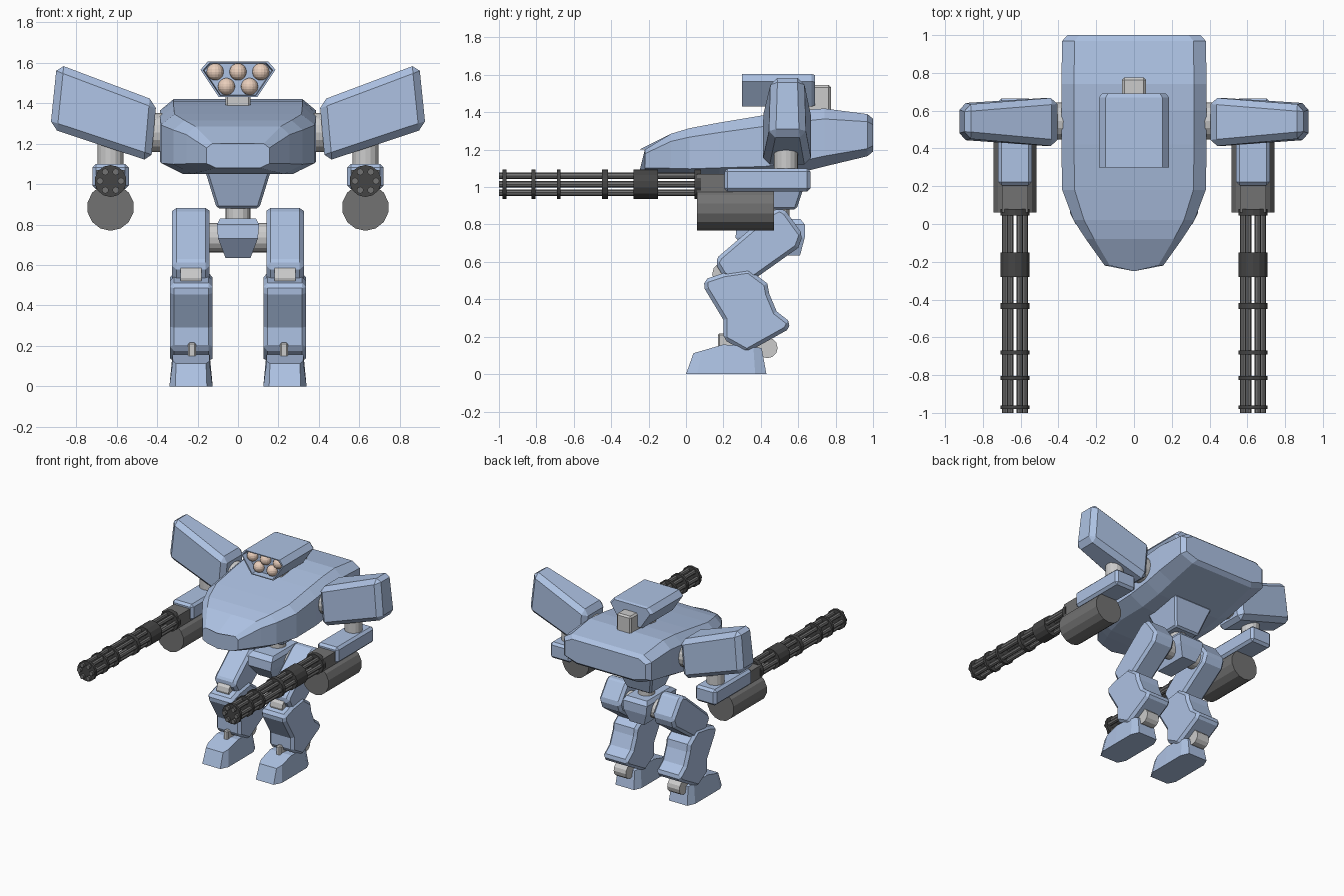
import bpy, bmesh
from math import cos, sin, pi, tau
from mathutils import Matrix, Vector

if "Cube" in bpy.data.objects:
    bpy.data.objects.remove(bpy.data.objects["Cube"])


def material(name, rgb):
    m = bpy.data.materials.new(name)
    m.diffuse_color = (*rgb, 1)
    m.use_nodes = True
    m.node_tree.nodes["Principled BSDF"].inputs["Base Color"].default_value = m.diffuse_color
    return m


BLUE = material("blue_armour", (0.42, 0.54, 0.77))
STEEL = material("gun_steel", (0.17, 0.17, 0.17))
DARK = material("dark_steel", (0.06, 0.06, 0.06))
PEACH = material("warhead", (0.82, 0.62, 0.50))


def finish(bm, name, mat=None, bevel=0, mirror=False):
    bmesh.ops.recalc_face_normals(bm, faces=bm.faces)
    me = bpy.data.meshes.new(name)
    bm.to_mesh(me)
    bm.free()
    ob = bpy.data.objects.new(name, me)
    bpy.context.collection.objects.link(ob)
    if mat:
        me.materials.append(mat)
    if bevel:
        b = ob.modifiers.new("Bevel", 'BEVEL')
        b.width, b.segments = bevel, 1
        b.limit_method, b.angle_limit = 'ANGLE', 0.9
    if mirror:
        ob.modifiers.new("Mirror", 'MIRROR')
    return ob


def loft(name, rings, mat=None, **kw):
    """Skin a list of equal-length closed rings and cap both ends."""
    bm = bmesh.new()
    vs = [[bm.verts.new(p) for p in r] for r in rings]
    n = len(vs[0])
    for a, b in zip(vs, vs[1:]):
        for i in range(n):
            bm.faces.new((a[i], a[(i + 1) % n], b[(i + 1) % n], b[i]))
    bm.faces.new(vs[0])
    bm.faces.new(vs[-1])
    return finish(bm, name, mat, **kw)


def prism(name, x0, x1, yz, mat=None, **kw):
    """Side profile extruded along x."""
    return loft(name, [[(x, y, z) for y, z in yz] for x in (x0, x1)], mat, **kw)


def box(name, x, y, z, mat=None, **kw):
    return prism(name, *x, [(y[0], z[0]), (y[1], z[0]), (y[1], z[1]), (y[0], z[1])], mat, **kw)


def taper(name, top, bottom, mat=None, **kw):
    """Frustum from two rectangles (half width, y0, y1, z)."""
    return loft(name, [[(-w, a, z), (w, a, z), (w, b, z), (-w, b, z)]
                       for w, a, b, z in (bottom, top)], mat, **kw)


def add_rod(bm, a, b, r, n):
    a, b = Vector(a), Vector(b)
    rot = (b - a).to_track_quat('Z', 'Y').to_matrix().to_4x4()
    bmesh.ops.create_cone(bm, cap_ends=True, segments=n, radius1=r, radius2=r,
                          depth=(b - a).length, matrix=Matrix.Translation((a + b) / 2) @ rot)


def rod(name, a, b, r, n=12, mat=None, **kw):
    bm = bmesh.new()
    add_rod(bm, a, b, r, n)
    return finish(bm, name, mat, **kw)


# Hull: chamfered cross-sections (y, half width, bottom, top) from nose to tail
def hull_ring(y, w, zb, zt, nose=0):
    cx, d = 0.11 * w / 0.38, 0.3 * (zt - zb) * 0.6
    half = [(w - cx, y, zb), (w, y, zb + d), (w, y, zt - d), (w - cx * 0.6, y, zt)]
    return ([(0, y - nose, zb)] + half + [(0, y - nose, zt)]
            + [(-x, yy, z) for x, yy, z in reversed(half)])


loft("hull", [hull_ring(*s) for s in (
    (-0.22, 0.155, 1.08, 1.20, 0.03), (-0.08, 0.255, 1.06, 1.285), (0.02, 0.32, 1.05, 1.315),
    (0.18, 0.38, 1.05, 1.345), (0.42, 0.385, 1.05, 1.385), (0.60, 0.385, 1.075, 1.41),
    (0.74, 0.385, 1.11, 1.42), (0.97, 0.38, 1.165, 1.39), (1.0, 0.35, 1.19, 1.365))], BLUE)

# Rocket launcher with a recessed front, its mount and five warheads
section = [(-0.095, 1.43), (0.095, 1.43), (0.185, 1.565), (0.15, 1.605), (-0.15, 1.605), (-0.185, 1.565)]


def launcher_ring(y, s):
    return [(x * s, y, 1.525 + (z - 1.525) * s) for x, z in section]


loft("rocket_launcher", [launcher_ring(y, s) for y, s in (
    (0.35, 0.9), (0.30, 0.93), (0.30, 1), (0.67, 1), (0.69, 0.92))], BLUE)
box("launcher_mount", (-0.063, 0.063), (0.45, 0.775), (1.36, 1.545), bevel=0.012)
bm = bmesh.new()
for x, z in ((-0.113, 1.555), (0, 1.555), (0.113, 1.555), (-0.057, 1.482), (0.057, 1.482)):
    bmesh.ops.create_uvsphere(bm, u_segments=16, v_segments=10, radius=0.042,
                              matrix=Matrix.Translation((x, 0.345, z)))
finish(bm, "warheads", PEACH)

# Shoulders: axle, tapered pod and arm pivot
rod("shoulder_axle", (0.32, 0.545, 1.255), (0.55, 0.545, 1.255), 0.097, 16, mirror=True)
loft("shoulder_pod", [
    [(0.43, 0.41, 1.11), (0.43, 0.67, 1.11), (0.403, 0.67, 1.41), (0.403, 0.41, 1.41)],
    [(0.928, 0.445, 1.275), (0.928, 0.64, 1.275), (0.895, 0.63, 1.595), (0.895, 0.455, 1.595)]],
    BLUE, bevel=0.035, mirror=True)
GX = 0.63
rod("arm_pivot", (GX, 0.535, 1.06), (GX, 0.535, 1.3), 0.065, 16, mirror=True)

# Forearm, receiver and ammunition drum
box("forearm", (GX - 0.09, GX + 0.09), (0.205, 0.665), (0.975, 1.1), BLUE, bevel=0.018, mirror=True)
box("gun_receiver", (GX - 0.07, GX + 0.07), (0.06, 0.25), (0.96, 1.07), STEEL, mirror=True)
rod("ammo_drum", (GX, 0.06, 0.885), (GX, 0.47, 0.885), 0.116, 14, STEEL, mirror=True)

# Rotary gun: six barrels and clamp rings
GZ = 1.015
bm = bmesh.new()
for i in range(6):
    x, z = GX + 0.052 * cos(i * tau / 6), GZ + 0.052 * sin(i * tau / 6)
    add_rod(bm, (x, -1, z), (x, 0.07, z), 0.017, 8)
finish(bm, "gun_barrels", STEEL, mirror=True)
bm = bmesh.new()
for y0, y1, r in ((-0.98, -0.96, 0.079), (-0.825, -0.805, 0.079), (-0.69, -0.67, 0.079),
                  (-0.45, -0.418, 0.079), (-0.28, -0.15, 0.079), (0.045, 0.08, 0.079)):
    add_rod(bm, (GX, y0, GZ), (GX, y1, GZ), r, 14)
finish(bm, "barrel_clamps", DARK, mirror=True)

# Waist and pelvis
taper("waist", (0.17, 0.33, 0.66, 1.09), (0.105, 0.40, 0.59, 0.88), BLUE, bevel=0.012)
rod("waist_column", (0, 0.49, 0.78), (0, 0.49, 0.92), 0.063, 16)
loft("pelvis", [[(-w, a, z), (w, a, z), (w, b, z), (-w, b, z)] for w, a, b, z in (
    (0.062, 0.34, 0.61, 0.635), (0.098, 0.265, 0.635, 0.73),
    (0.105, 0.27, 0.635, 0.80), (0.088, 0.31, 0.61, 0.83))], BLUE)
rod("hip_axle", (-0.2, 0.5, 0.735), (0.2, 0.5, 0.735), 0.073, 16)

# Legs
prism("thigh", 0.14, 0.325, [
    (0.45, 0.865), (0.50, 0.89), (0.535, 0.87), (0.625, 0.745), (0.60, 0.675),
    (0.34, 0.49), (0.20, 0.52), (0.155, 0.595), (0.175, 0.63)], BLUE, bevel=0.02, mirror=True)
rod("knee_joint", (0.18, 0.205, 0.535), (0.285, 0.205, 0.535), 0.065, 12, mirror=True)
prism("shin", 0.125, 0.337, [
    (0.095, 0.505), (0.20, 0.54), (0.335, 0.56), (0.435, 0.485), (0.445, 0.43), (0.485, 0.335),
    (0.562, 0.275), (0.54, 0.235), (0.325, 0.115), (0.20, 0.185), (0.20, 0.29), (0.10, 0.455)],
    BLUE, bevel=0.02, mirror=True)
rod("ankle_joint", (0.18, 0.435, 0.14), (0.285, 0.435, 0.14), 0.055, 12, mirror=True)
box("ankle_strut", (0.208, 0.247), (0.17, 0.30), (0.12, 0.217), bevel=0.008, mirror=True)

# Foot: (sole y, sole half width, top y, top half width, top z) from toe to heel
FX = 0.232
loft("foot", [[(FX - wb, yb, 0), (FX + wb, yb, 0), (FX + wt, yt, zt), (FX - wt, yt, zt)]
              for yb, wb, yt, wt, zt in (
    (0.0, 0.078, 0.04, 0.074, 0.112), (0.06, 0.107, 0.085, 0.09, 0.125),
    (0.20, 0.107, 0.20, 0.092, 0.158), (0.37, 0.107, 0.36, 0.09, 0.148),
    (0.43, 0.08, 0.405, 0.07, 0.138))], BLUE, mirror=True)
